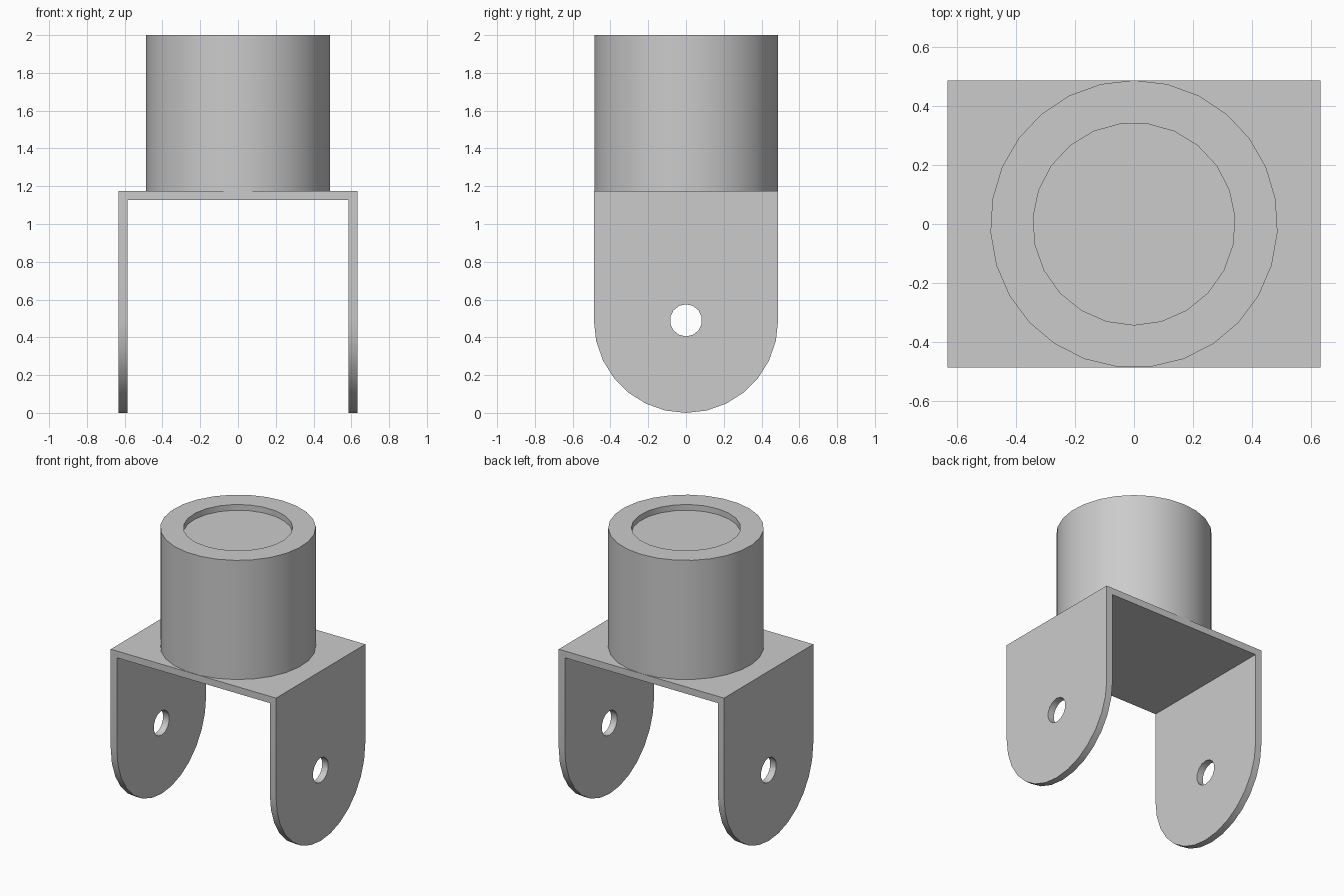
import bpy
import bmesh
from math import sin, cos, pi
from mathutils import Vector

RADIUS = 0.488      # socket radius and half depth of the bracket
HALF_WIDTH = 0.633
THICK = 0.047
PLATE_TOP = 1.175
PIVOT_Z = 0.49
RECESS = 0.04

cube = bpy.data.objects.get("Cube")
if cube:
    bpy.data.objects.remove(cube, do_unlink=True)

grey = bpy.data.materials.new("plain grey")
grey.use_nodes = True
colour = (0.6, 0.6, 0.6, 1)
grey.diffuse_color = colour
grey.node_tree.nodes["Principled BSDF"].inputs["Base Color"].default_value = colour


def prism(name, points, sweep):
    """Closed outline of 3D points, swept along a vector."""
    bm = bmesh.new()
    face = bm.faces.new([bm.verts.new(p) for p in points])
    swept = bmesh.ops.extrude_face_region(bm, geom=[face])["geom"]
    bmesh.ops.translate(bm, vec=Vector(sweep),
                        verts=[v for v in swept if isinstance(v, bmesh.types.BMVert)])
    bmesh.ops.recalc_face_normals(bm, faces=bm.faces)
    mesh = bpy.data.meshes.new(name)
    bm.to_mesh(mesh)
    bm.free()
    mesh.materials.append(grey)
    obj = bpy.data.objects.new(name, mesh)
    bpy.context.collection.objects.link(obj)
    return obj


def circle(radius, sides, start):
    return [(radius * cos(start + 2 * pi * i / sides),
             radius * sin(start + 2 * pi * i / sides)) for i in range(sides)]


def activate(obj):
    bpy.ops.object.select_all(action="DESELECT")
    obj.select_set(True)
    bpy.context.view_layer.objects.active = obj


def cut(obj, cutter, operation):
    cutter.hide_render = True
    activate(obj)
    mod = obj.modifiers.new("cut", "BOOLEAN")
    mod.object, mod.operation, mod.solver = cutter, operation, "EXACT"
    bpy.ops.object.modifier_apply(modifier=mod.name)
    bpy.data.objects.remove(cutter, do_unlink=True)


# U-shaped bracket, swept front to back
inner = HALF_WIDTH - THICK
half = [(HALF_WIDTH, PLATE_TOP), (HALF_WIDTH, -0.1),
        (inner, -0.1), (inner, PLATE_TOP - THICK)]
profile = half + [(-x, z) for x, z in reversed(half)]
bracket = prism("bracket", [(x, -0.6, z) for x, z in profile], (0, 1.2, 0))

# Trim the legs to rounded ends and drill the pivot holes
steps = 14
outline = [(RADIUS, 1.5), (-RADIUS, 1.5)]
outline += [(RADIUS * cos(pi + pi * i / steps),
             PIVOT_Z + PIVOT_Z * sin(pi + pi * i / steps)) for i in range(steps + 1)]
cut(bracket, prism("leg_trim", [(-1, y, z) for y, z in outline], (2, 0, 0)), "INTERSECT")
hole = [(-1, y, z + PIVOT_Z) for y, z in circle(0.085, 14, pi / 14)]
cut(bracket, prism("pivot_hole", hole, (2, 0, 0)), "DIFFERENCE")

# Round socket with a shallow recess in its top
socket = prism("socket", [(x, y, PLATE_TOP) for x, y in circle(RADIUS, 27, pi / 2)],
               (0, 0, 2 - PLATE_TOP))
recess = [(x, y, 2 - RECESS) for x, y in circle(0.343, 23, -pi / 2)]
cut(socket, prism("recess", recess, (0, 0, 0.2)), "DIFFERENCE")

for obj in (bracket, socket):
    activate(obj)
    bpy.ops.object.shade_smooth_by_angle(angle=pi / 6)
